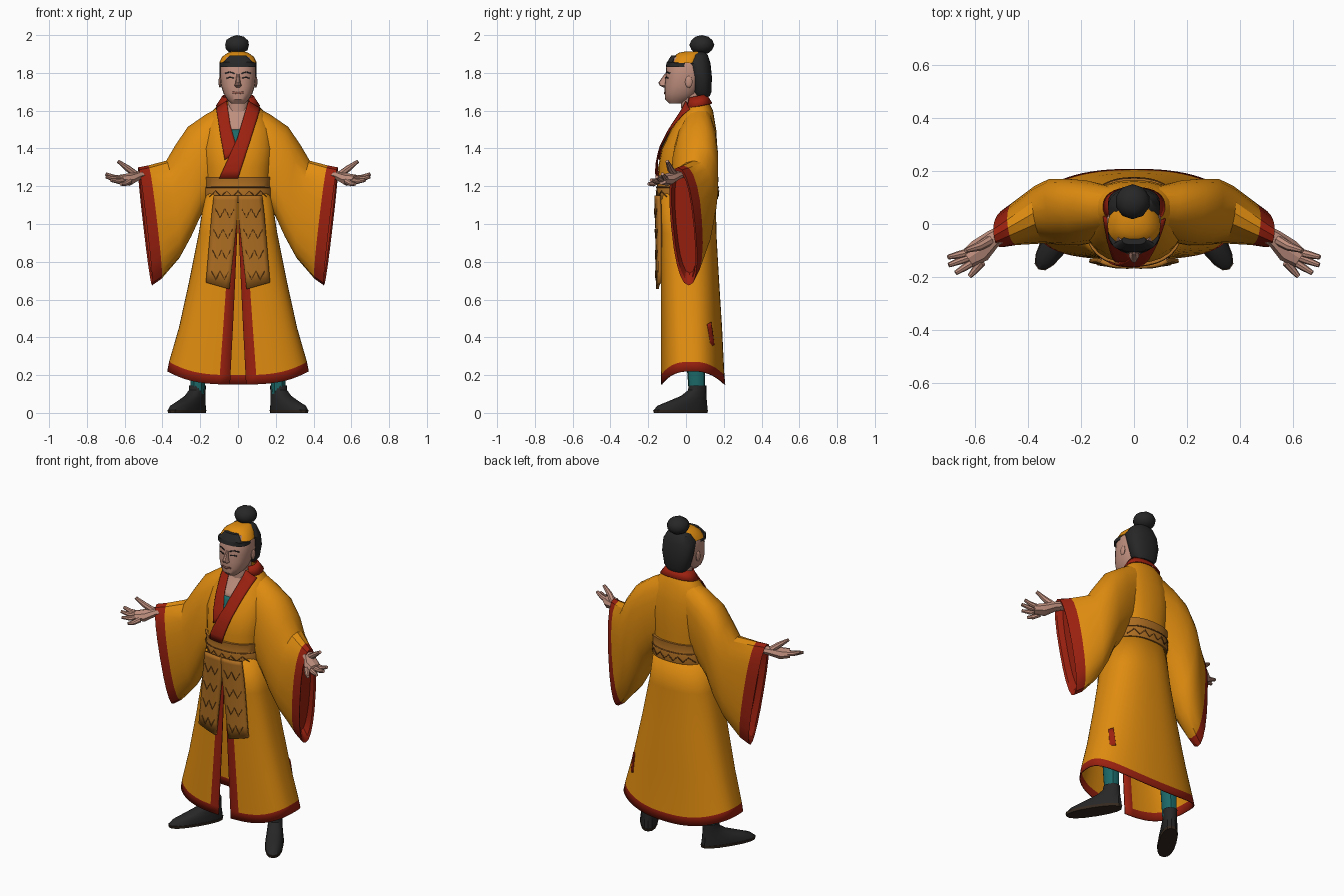
import bpy, bmesh, math
from mathutils import Vector, Matrix

if "Cube" in bpy.data.objects:
    bpy.data.objects.remove(bpy.data.objects["Cube"])

COLOURS = {
    "gold": (0.75, 0.265, 0.005), "red": (0.33, 0.015, 0.005),
    "brocade": (0.42, 0.155, 0.016), "dark_brocade": (0.2, 0.07, 0.01),
    "skin": (0.52, 0.275, 0.21), "lips": (0.3, 0.11, 0.08),
    "black": (0.02, 0.02, 0.021), "teal": (0.012, 0.14, 0.14),
    "sole": (0.035, 0.022, 0.014)}
MATS = {}
for label, rgb in COLOURS.items():
    m = bpy.data.materials.new(label)
    m.use_nodes = True
    m.diffuse_color = (*rgb, 1)
    bsdf = next(n for n in m.node_tree.nodes if n.type == "BSDF_PRINCIPLED")
    bsdf.inputs["Base Color"].default_value = (*rgb, 1)
    bsdf.inputs["Roughness"].default_value = 0.8
    MATS[label] = m
MADE = []
E = 0.85  # squareness of the cross-sections
BOXY = 0.65  # squarer front half of the skirt


def power(v, e=E):
    return math.copysign(abs(v) ** e, v)


def finish(name, bm, mats, thick=0):
    bmesh.ops.recalc_face_normals(bm, faces=bm.faces)
    me = bpy.data.meshes.new(name)
    bm.to_mesh(me)
    bm.free()
    for label in mats:
        me.materials.append(MATS[label])
    ob = bpy.data.objects.new(name, me)
    bpy.context.collection.objects.link(ob)
    if thick:
        mod = ob.modifiers.new("thickness", "SOLIDIFY")
        mod.thickness, mod.offset = thick, 0
    MADE.append(ob)


def ring(z, rx, yf, yb, n=24, gap=0, lift=0, front=E):
    """Horizontal rounded section; gap leaves a slit of that half width in front."""
    g = (gap / rx) ** (1 / front)
    pts = []
    for i in range(n + 1 if gap else n):
        a = -math.pi / 2 + g + (2 * math.pi - 2 * g) * i / n
        e = front if math.sin(a) < 0 else E
        pts.append(Vector((rx * power(math.cos(a), e),
                           (yf + yb) / 2 + (yb - yf) / 2 * power(math.sin(a), e),
                           z + lift * math.cos(a) ** 2)))
    return pts


def loft(name, rings, mats, rule=None, closed=True, caps=True, thick=0, matrix=None):
    bm = bmesh.new()
    rows = [[bm.verts.new(p) for p in r] for r in rings]
    n = len(rows[0])
    for i in range(len(rows) - 1):
        for j in range(n if closed else n - 1):
            k = (j + 1) % n
            f = bm.faces.new((rows[i][j], rows[i][k], rows[i + 1][k], rows[i + 1][j]))
            f.material_index = rule(i, j) if rule else 0
    if caps and closed:
        for i in (0, len(rows) - 1):
            bm.faces.new(rows[i]).material_index = rule(i, 0) if rule else 0
    if matrix:
        bmesh.ops.transform(bm, matrix=matrix, verts=bm.verts)
    finish(name, bm, mats, thick)


def stack(name, sections, mat, n=24, matrix=None):
    loft(name, [ring(*s, n=n) for s in sections], [mat], matrix=matrix)


def front_of(sections, e=E):
    """Returns the front surface y at a given x and z of a stack."""
    def y_at(x, z):
        for a, b in zip(sections, sections[1:]):
            if z <= b[0] or b is sections[-1]:
                t = min(1, max(0, (z - a[0]) / (b[0] - a[0])))
                rx, yf, yb = (a[k] + (b[k] - a[k]) * t for k in (1, 2, 3))
                u = min(abs(x) / rx, 0.96)
                return (yf + yb) / 2 - (yb - yf) / 2 * (1 - u ** (2 / e)) ** (e / 2)
    return y_at


def ribbon(name, left, right, surf, off, mat, thick=0.006, steps=5, across=6):
    """Strip between two (x, z) edges, laid on a surface."""
    rows = []
    for i in range(len(left) - 1):
        for s in range(steps + (i == len(left) - 2)):
            a = Vector(left[i]).lerp(Vector(left[i + 1]), s / steps)
            b = Vector(right[i]).lerp(Vector(right[i + 1]), s / steps)
            pts = [a.lerp(b, k / across) for k in range(across + 1)]
            rows.append([Vector((p.x, surf(p.x, p.y) - off, p.y)) for p in pts])
    loft(name, rows, [mat], closed=False, thick=thick)


def line(name, pts, w, surf, off, mat):
    ribbon(name, [(x, z - w) for x, z in pts], [(x, z + w) for x, z in pts],
           surf, off, mat, 0.003, 3, 1)


def tube(name, pts, radii, mat, flat=1.0, n=8):
    rings = []
    pts = [Vector(p) for p in pts]
    for i, p in enumerate(pts):
        t = (pts[min(i + 1, len(pts) - 1)] - pts[max(i - 1, 0)]).normalized()
        u = t.cross(Vector((0, 0, 1))).normalized()
        v = u.cross(t)
        rings.append([p + radii[i] * (u * math.cos(a) + v * flat * math.sin(a))
                      for a in (2 * math.pi * k / n for k in range(n))])
    loft(name, rings, [mat])


def ball(name, centre, scale, mat):
    bm = bmesh.new()
    bmesh.ops.create_icosphere(bm, subdivisions=2, radius=1)
    bmesh.ops.transform(bm, verts=bm.verts,
                        matrix=Matrix.Translation(centre) @ Matrix.Diagonal((*scale, 1)))
    finish(name, bm, [mat])


# Robe skirt, slit in front, with red hem and edges
SKIRT = [(0.15, 0.372, -0.13, 0.205), (0.2, 0.362, -0.13, 0.2), (0.45, 0.31, -0.13, 0.188),
         (0.7, 0.255, -0.13, 0.172), (0.95, 0.205, -0.132, 0.158), (1.16, 0.172, -0.138, 0.155)]
COLS = 64
slits = (0.042, 0.04, 0.027, 0.015, 0.004, 0.002)
loft("robe_skirt", [ring(*s, n=COLS, gap=g, lift=0.07 if s[0] < 0.3 else 0, front=BOXY)
                    for s, g in zip(SKIRT, slits)], ["gold", "red"],
     rule=lambda i, j: int(i == 0 or j in (0, COLS - 1)), closed=False, thick=0.006)
skirt, skirt_round = front_of(SKIRT, BOXY), front_of(SKIRT)
ribbon("robe_mark", [(0.262, 0.48), (0.258, 0.36)], [(0.282, 0.47), (0.288, 0.35)],
       lambda x, z: 0.06 - skirt_round(x, z), -0.006, "red")

# Robe torso
TORSO = [(1.14, 0.172, -0.138, 0.155), (1.3, 0.18, -0.148, 0.163), (1.4, 0.19, -0.128, 0.166),
         (1.5, 0.18, -0.078, 0.16), (1.6, 0.135, -0.012, 0.143), (1.645, 0.09, 0.005, 0.122)]
loft("robe_torso", [ring(*s) for s in TORSO], ["gold"], caps=False)
chest = front_of(TORSO)

# Neckline: skin, undershirt, crossed collar and collar back
ribbon("chest_skin", [(-0.065, 1.63), (-0.04, 1.49)], [(0.06, 1.63), (0.015, 1.49)],
       chest, 0.004, "skin")
ribbon("undershirt", [(-0.045, 1.5), (-0.03, 1.41)], [(0.02, 1.5), (-0.01, 1.41)],
       chest, 0.006, "teal")
ribbon("collar_under", [(-0.115, 1.615), (-0.09, 1.45), (-0.07, 1.34)],
       [(-0.06, 1.65), (-0.04, 1.52), (0.0, 1.38)], chest, 0.009, "red")
ribbon("collar_over", [(0.055, 1.65), (-0.005, 1.45), (-0.1, 1.24)],
       [(0.118, 1.61), (0.068, 1.45), (0.0, 1.24)], chest, 0.014, "red")
tilt = Matrix.Translation((0, 0.12, 1.66)) @ Matrix.Rotation(0.2, 4, "X") @ Matrix.Translation((0, -0.12, -1.66))
loft("collar_back", [ring(1.635, 0.114, -0.012, 0.132, gap=0.07),
                     ring(1.688, 0.08, 0.01, 0.112, gap=0.06)],
     ["red"], closed=False, thick=0.007, matrix=tilt)

# Wide belt in two layers
BELT = [(1.13, 0.183, -0.152, 0.168), (1.19, 0.186, -0.157, 0.173),
        (1.2, 0.181, -0.153, 0.169), (1.25, 0.187, -0.158, 0.173)]
stack("belt", BELT, "brocade", 32)
girdle = front_of(BELT)
for side, surf, off in (("front", girdle, 0.003), ("back", lambda x, z: 0.016 - girdle(x, z), -0.003)):
    line("belt_pattern_" + side, [(-0.15 + 0.03 * k, 1.145 + 0.03 * (k % 2)) for k in range(11)],
         0.003, surf, off, "dark_brocade")
    line("belt_seam_" + side, [(-0.17 + 0.034 * k, 1.195) for k in range(11)],
         0.003, surf, off, "dark_brocade")

# Split apron with zigzag pattern
for side, s in (("left", 1), ("right", -1)):
    ribbon("apron_" + side, [(0.001 * s, 1.15), (0.002 * s, 1.04), (0.045 * s, 0.655)],
           [(0.125 * s, 1.15), (0.138 * s, 1.04), (0.168 * s, 0.69)], skirt, 0.022, "brocade", 0.016)
    for top, x0, x1 in ((1.08, 0.02, 0.12), (0.97, 0.03, 0.13), (0.86, 0.04, 0.135), (0.75, 0.05, 0.14)):
        line("apron_pattern_" + side,
             [(s * (x0 + (x1 - x0) * k / 4), top - 0.045 * (k % 2)) for k in range(5)],
             0.003, skirt, 0.032, "dark_brocade")

# Hanging sleeves: top point, bottom point, half thickness
SLEEVE = [((0.07, 0.07, 1.635), (0.1, 0.03, 1.15), 0.09),
          ((0.17, 0.065, 1.58), (0.15, 0.03, 1.1), 0.115),
          ((0.265, 0.06, 1.515), (0.2, 0.03, 1.04), 0.125),
          ((0.33, 0.055, 1.42), (0.25, 0.035, 0.93), 0.125),
          ((0.38, 0.04, 1.335), (0.31, 0.035, 0.82), 0.11),
          ((0.475, -0.015, 1.31), (0.405, 0.025, 0.71), 0.08),
          ((0.528, -0.045, 1.3), (0.455, 0.015, 0.675), 0.064),
          ((0.52, -0.042, 1.28), (0.45, 0.015, 0.7), 0.054),
          ((0.49, -0.025, 1.27), (0.42, 0.02, 0.74), 0.05)]
for side, s in (("left", 1), ("right", -1)):
    flip = Matrix.Diagonal((s, 1, 1, 1))
    rings = []
    for top, bottom, half in SLEEVE:
        c, v = (Vector(top) + Vector(bottom)) / 2, (Vector(top) - Vector(bottom)) / 2
        w = Vector((0.15, 1, 0)) * half
        rings.append([c + v * power(math.cos(a)) + w * power(math.sin(a))
                      for a in (2 * math.pi * k / 20 for k in range(20))])
    loft("sleeve_" + side, rings, ["gold", "red"], rule=lambda i, j: int(i >= 5), matrix=flip)

    # Open hand
    def digit(name, pts, radii, flat=1.0):
        tube(name + side, [(s * x, y, z) for x, y, z in pts], radii, "skin", flat)
    digit("palm_", [(0.45, -0.01, 1.27), (0.53, -0.055, 1.255), (0.58, -0.1, 1.235), (0.625, -0.13, 1.235)],
          (0.028, 0.034, 0.046, 0.036), 0.72)
    digit("thumb_", [(0.54, -0.06, 1.26), (0.585, -0.085, 1.295), (0.635, -0.1, 1.332)],
          (0.02, 0.017, 0.009))
    tips = ((0.7, -0.125, 1.265), (0.698, -0.155, 1.25), (0.672, -0.185, 1.232), (0.62, -0.198, 1.212))
    for k, tip in enumerate(tips):
        base = Vector((0.615 - 0.014 * k, -0.105 - 0.013 * k, 1.24 - 0.004 * k))
        mid = base.lerp(Vector(tip), 0.55) - Vector((0, 0, 0.006))
        digit("finger_", [base, mid, tip], (0.016, 0.014, 0.009))

    # Leg and out-turned shoe with a sole
    stack("leg_" + side, [(0.1, 0.036, 0.015, 0.1), (0.3, 0.042, 0.0, 0.1), (0.48, 0.046, -0.01, 0.1)],
          "teal", 12, Matrix.Translation((0.213 * s, 0, 0)))
    foot = Matrix.Translation((0.215 * s, 0.06, 0)) @ Matrix.Rotation(s * 0.56, 4, "Z")
    stack("sole_" + side, [(0, 0.05, -0.268, 0.06), (0.016, 0.053, -0.273, 0.064)], "sole", 16, foot)
    stack("shoe_" + side, [(0.016, 0.05, -0.268, 0.06), (0.038, 0.05, -0.245, 0.058),
                           (0.062, 0.046, -0.175, 0.054), (0.09, 0.042, -0.095, 0.05),
                           (0.12, 0.04, -0.05, 0.048), (0.145, 0.041, -0.046, 0.048)],
          "black", 16, foot)
    ball("ear_" + side, (0.095 * s, 0.015, 1.752), (0.008, 0.02, 0.032), "skin")

# Neck, head and nose
stack("neck", [(1.5, 0.065, -0.02, 0.1), (1.61, 0.057, -0.025, 0.09), (1.72, 0.055, -0.03, 0.09)], "skin", 16)
HEAD = [(1.638, 0.035, -0.09, -0.02), (1.66, 0.058, -0.11, 0.03), (1.69, 0.076, -0.113, 0.06),
        (1.73, 0.089, -0.113, 0.08), (1.78, 0.095, -0.108, 0.1), (1.84, 0.094, -0.104, 0.11),
        (1.885, 0.075, -0.08, 0.1)]
stack("head", HEAD, "skin")
face = front_of(HEAD)
stack("nose", [(1.722, 0.01, -0.118, -0.09), (1.732, 0.02, -0.138, -0.09),
               (1.748, 0.014, -0.146, -0.09), (1.795, 0.008, -0.113, -0.09)], "skin", 10)
line("mouth", [(-0.03, 1.697), (0, 1.692), (0.03, 1.697)], 0.005, face, 0.002, "lips")
for side, s in (("left", 1), ("right", -1)):
    line("eye_" + side, [(0.022 * s, 1.772), (0.042 * s, 1.777), (0.06 * s, 1.772)], 0.003, face, 0.002, "black")
    line("brow_" + side, [(0.018 * s, 1.797), (0.045 * s, 1.805), (0.068 * s, 1.798)], 0.003, face, 0.002, "black")

# Hair, gold head cover and topknot
stack("hair_back", [(1.675, 0.06, 0.05, 0.125), (1.7, 0.08, 0.035, 0.135), (1.78, 0.098, 0.022, 0.137),
                    (1.85, 0.098, -0.01, 0.13), (1.895, 0.07, 0.02, 0.115), (1.912, 0.035, 0.04, 0.1)], "black")
stack("hair_front", [(1.832, 0.098, -0.107, 0.04), (1.853, 0.096, -0.103, 0.03),
                     (1.857, 0.078, -0.1, -0.06), (1.892, 0.045, -0.078, -0.045)], "black")
stack("head_cover", [(1.852, 0.1, -0.084, 0.072), (1.885, 0.084, -0.066, 0.08),
                     (1.906, 0.055, -0.04, 0.09), (1.914, 0.03, 0.0, 0.085)], "gold")
ball("topknot", (-0.005, 0.084, 1.948), (0.066, 0.066, 0.052), "black")

# Soft shading with sharp edges kept
bpy.ops.object.select_all(action="DESELECT")
for ob in MADE:
    ob.select_set(True)
bpy.context.view_layer.objects.active = MADE[0]
bpy.ops.object.shade_smooth_by_angle(angle=math.radians(32))
